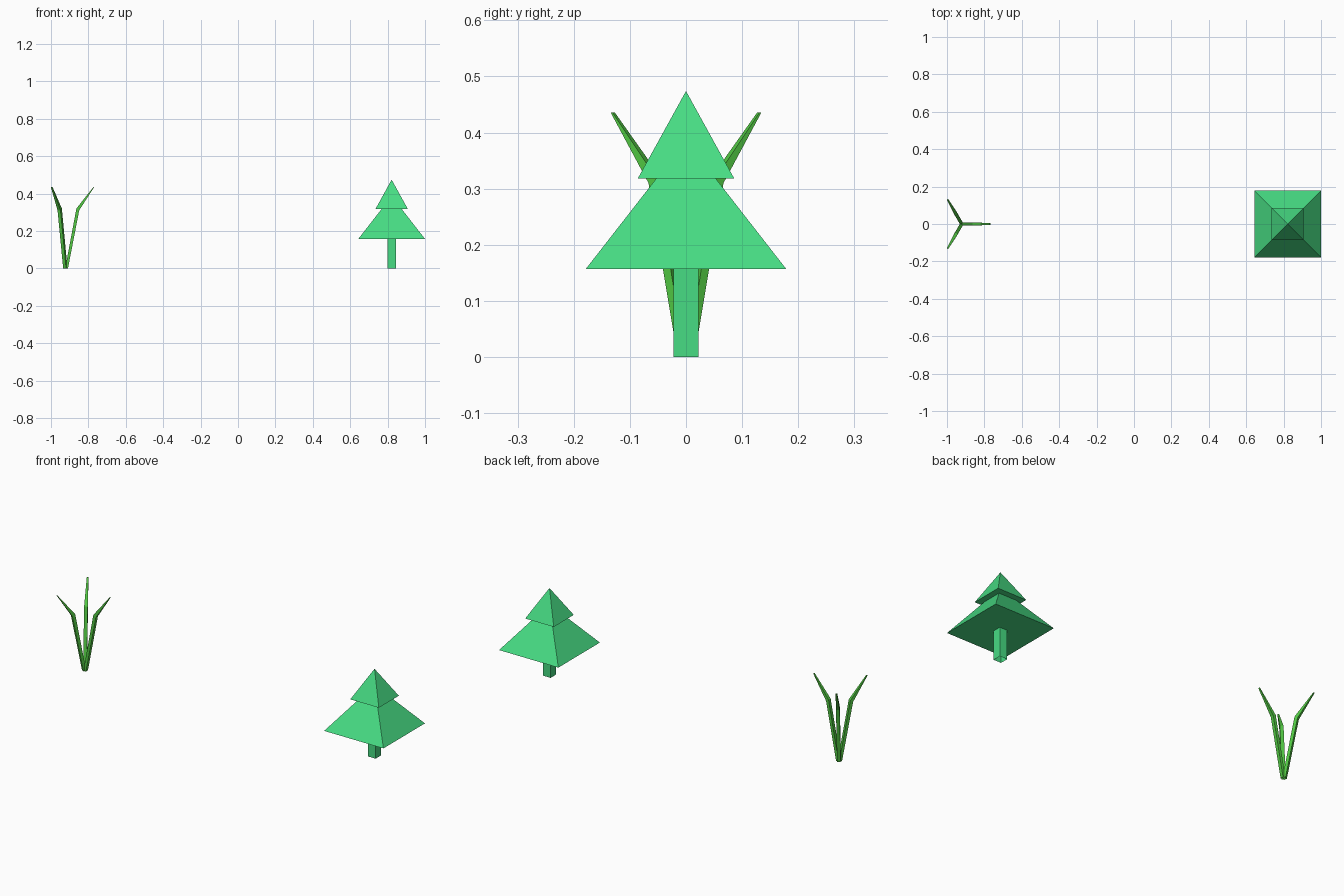
import bpy
from math import radians
from mathutils import Matrix, Vector

if "Cube" in bpy.data.objects:
    bpy.data.objects.remove(bpy.data.objects["Cube"])


def material(name, rgb):
    m = bpy.data.materials.new(name)
    m.diffuse_color = (*rgb, 1)
    m.use_nodes = True
    m.node_tree.nodes["Principled BSDF"].inputs["Base Color"].default_value = m.diffuse_color
    return m


def loft(name, rings, mat, tip=None, cap=False):
    """Join four-sided rings with quads; optionally end in a point or a cap."""
    verts = [v for r in rings for v in r]
    faces = []
    for k in range(len(rings) - 1):
        for i in range(4):
            j = (i + 1) % 4
            faces.append((4 * k + i, 4 * k + j, 4 * k + 4 + j, 4 * k + 4 + i))
    n = 4 * (len(rings) - 1)
    if tip:
        verts.append(tip)
        faces += [(n + i, n + (i + 1) % 4, n + 4) for i in range(4)]
    elif cap:
        faces.append((n, n + 1, n + 2, n + 3))
    me = bpy.data.meshes.new(name)
    me.from_pydata(verts, [], faces)
    me.materials.append(mat)
    ob = bpy.data.objects.new(name, me)
    bpy.context.collection.objects.link(ob)
    return ob


pine = material("pine_green", (0.063, 0.716, 0.227))
grass = material("grass_green", (0.084, 0.578, 0.056))

# Tree: square trunk and two stepped pyramid tiers
TX = 0.8215


def square(h, z):
    return [(TX - h, -h, z), (TX + h, -h, z), (TX + h, h, z), (TX - h, h, z)]


loft("trunk", [square(0.0225, 0), square(0.0225, 0.157)], pine)
loft("lower_foliage", [square(0.0225, 0.157), square(0.1785, 0.157),
                       square(0.053, 0.318)], pine)
loft("upper_foliage", [square(0.053, 0.318), square(0.086, 0.318)], pine,
     tip=(TX, 0, 0.474))

# Grass tuft: three bent tapering blades fanned around one root
# (height, inner radius, outer radius, half width)
BLADE = [(0.0, -0.003, 0.012, 0.009),
         (0.315, 0.057, 0.072, 0.009),
         (0.436, 0.149, 0.153, 0.004)]
for k in range(3):
    rot = Matrix.Rotation(radians(120 * k), 4, 'Z')
    rings = []
    for z, r0, r1, w in BLADE:
        dz = 0.005 if 0 < z < 0.4 else 0.0
        ring = [(r0, -w, z + dz), (r1, -w, z - dz), (r1, w, z - dz), (r0, w, z + dz)]
        rings.append([rot @ Vector(p) + Vector((-0.921, 0, 0)) for p in ring])
    loft(f"grass_blade_{k + 1}", rings, grass, cap=True)
